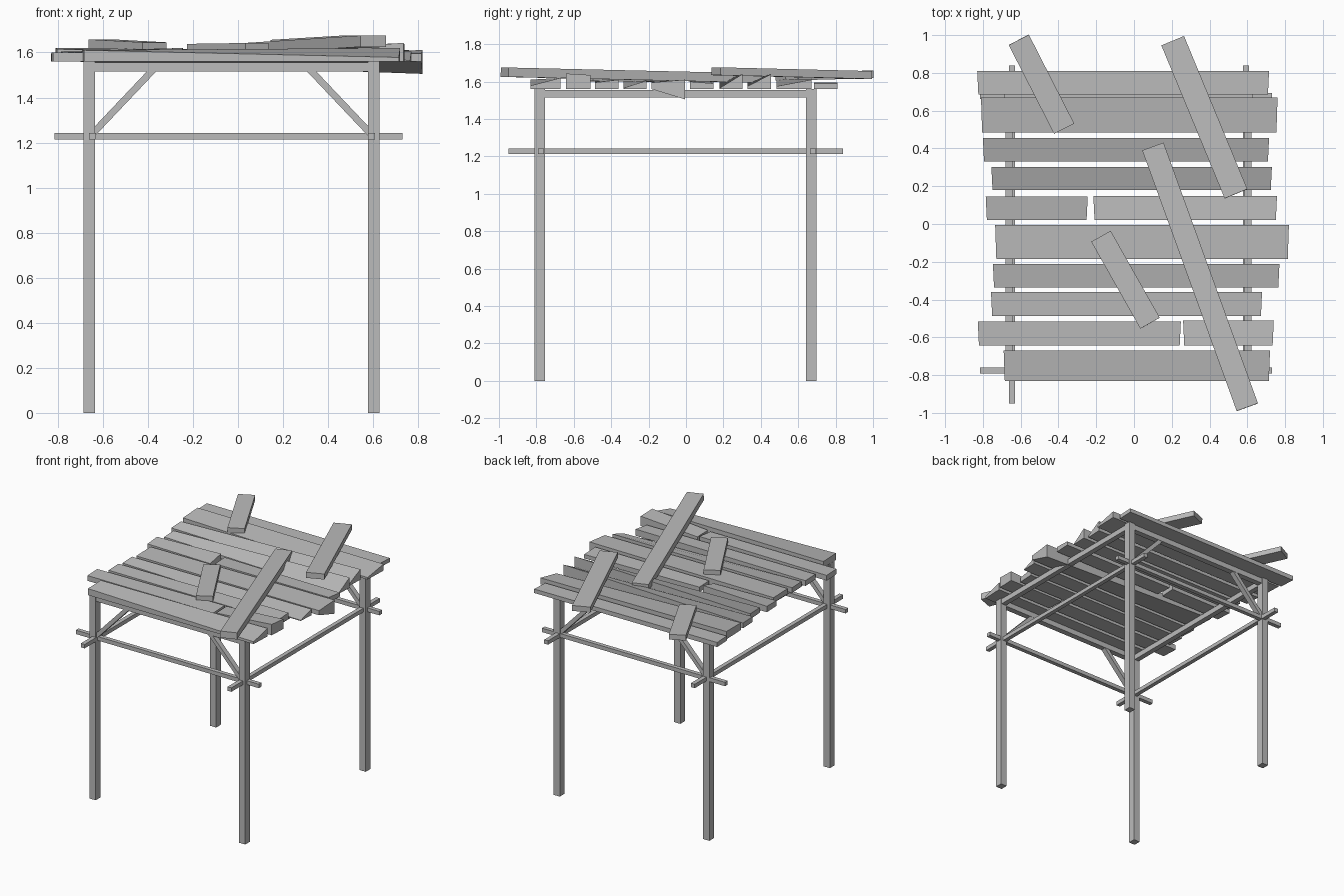
import bpy
from mathutils import Vector

cube = bpy.data.objects.get("Cube")
if cube:
    bpy.data.objects.remove(cube, do_unlink=True)

GREY = (0.5, 0.5, 0.5, 1)
wood = bpy.data.materials.new("weathered grey wood")
wood.use_nodes = True
wood.diffuse_color = GREY
wood.node_tree.nodes["Principled BSDF"].inputs["Base Color"].default_value = GREY


def hexahedron(name, bottom, top):
    """Eight-cornered solid from two counter-clockwise rings of four points."""
    faces = [(3, 2, 1, 0), (4, 5, 6, 7)]
    faces += [(i, (i + 1) % 4, (i + 1) % 4 + 4, i + 4) for i in range(4)]
    mesh = bpy.data.meshes.new(name)
    mesh.from_pydata([tuple(p) for p in bottom + top], [], faces)
    mesh.materials.append(wood)
    obj = bpy.data.objects.new(name, mesh)
    bpy.context.collection.objects.link(obj)
    return obj


def box(name, x0, x1, y0, y1, z0, z1):
    ring = [(x0, y0), (x1, y0), (x1, y1), (x0, y1)]
    return hexahedron(name, [(x, y, z0) for x, y in ring], [(x, y, z1) for x, y in ring])


def bar(name, a, b, width, thick, up=(0, 0, 1)):
    """Straight timber between two centre points."""
    a, b, up = Vector(a), Vector(b), Vector(up)
    side = up.cross(b - a).normalized() * width / 2
    lift = (b - a).cross(side).normalized() * thick / 2
    ring = [a - side, b - side, b + side, a + side]
    return hexahedron(name, [p - lift for p in ring], [p + lift for p in ring])


def plank(name, x0, x1, y0, y1, left, right, base=1.56, drop=0.0, skew=0.006):
    """Warped roof board; left and right hold the front and back top heights."""
    ring = [(x0 + skew, y0), (x1 - skew, y0), (x1, y1), (x0, y1)]
    lows = (base, base, base - drop, base)
    highs = (left[0], right[0], right[1], left[1])
    # split the warped top along one diagonal for flat facets
    obj = hexahedron(name, [(*p, z) for p, z in zip(ring, lows)],
                     [(*p, z) for p, z in zip(ring, highs)])
    return obj


XS = {"right": -0.66, "left": 0.603}
YS = {"front": -0.783, "back": 0.67}

# posts and diagonal braces
for sx, x in XS.items():
    for sy, y in YS.items():
        box(f"{sy}_{sx}_post", x - 0.026, x + 0.026, y - 0.028, y + 0.028, 0, 1.56)
        inward = 1 if x < 0 else -1
        bar(f"{sy}_{sx}_brace", (x + inward * 0.01, y, 1.235),
            (x + inward * 0.285, y, 1.525), 0.03, 0.04, up=(0, 1, 0)).data.update()

# top beams
for sy, y in YS.items():
    box(f"{sy}_top_beam", -0.68, 0.625, y - 0.022, y + 0.022, 1.515, 1.556)
for sx, x in XS.items():
    box(f"{sx}_top_beam", x - 0.02, x + 0.02, -0.78, 0.67, 1.515, 1.556)

# lower rails crossing at the posts
for sy, y in (("front", -0.776), ("back", 0.678)):
    box(f"{sy}_rail", -0.815, 0.73, y - 0.016, y + 0.016, 1.213, 1.243)
for sx, x in (("right", -0.646), ("left", 0.593)):
    box(f"{sx}_rail", x - 0.016, x + 0.016, -0.95, 0.84, 1.213, 1.243)

# roof boards from back to front
plank("roof_plank_1", -0.83, 0.715, 0.685, 0.81, (1.595, 1.595), (1.59, 1.59))
plank("roof_plank_2", -0.81, 0.76, 0.485, 0.67, (1.615, 1.62), (1.575, 1.61))
plank("roof_plank_3", -0.80, 0.715, 0.33, 0.455, (1.60, 1.60), (1.575, 1.64))
plank("roof_plank_4", -0.755, 0.73, 0.18, 0.302, (1.60, 1.60), (1.565, 1.64))
plank("roof_plank_5_right", -0.785, -0.245, 0.022, 0.145, (1.60, 1.605), (1.59, 1.62))
plank("roof_plank_5_left", -0.215, 0.757, 0.022, 0.147, (1.60, 1.60), (1.60, 1.59))
plank("roof_plank_6", -0.735, 0.82, -0.185, -0.006, (1.60, 1.60), (1.595, 1.61), drop=0.055)
plank("roof_plank_7", -0.747, 0.77, -0.335, -0.212, (1.60, 1.60), (1.565, 1.605))
plank("roof_plank_8", -0.757, 0.678, -0.487, -0.36, (1.60, 1.60), (1.595, 1.61))
plank("roof_plank_9_right", -0.827, 0.248, -0.642, -0.515, (1.60, 1.60), (1.60, 1.61))
plank("roof_plank_9_left", 0.26, 0.74, -0.642, -0.51, (1.605, 1.605), (1.643, 1.635))
plank("roof_plank_10", -0.69, 0.72, -0.832, -0.67, (1.61, 1.61), (1.578, 1.62))

# loose boards laid across the roof
bar("loose_board_long", (0.60, -0.97, 1.65), (0.10, 0.41, 1.618), 0.12, 0.05)
bar("loose_board_back_left", (0.54, 0.16, 1.655), (0.205, 0.97, 1.635), 0.13, 0.042)
bar("loose_board_back_right", (-0.37, 0.505, 1.625), (-0.61, 0.975, 1.638), 0.12, 0.04)
bar("loose_board_middle", (0.085, -0.525, 1.622), (-0.175, -0.065, 1.618), 0.118, 0.04)
